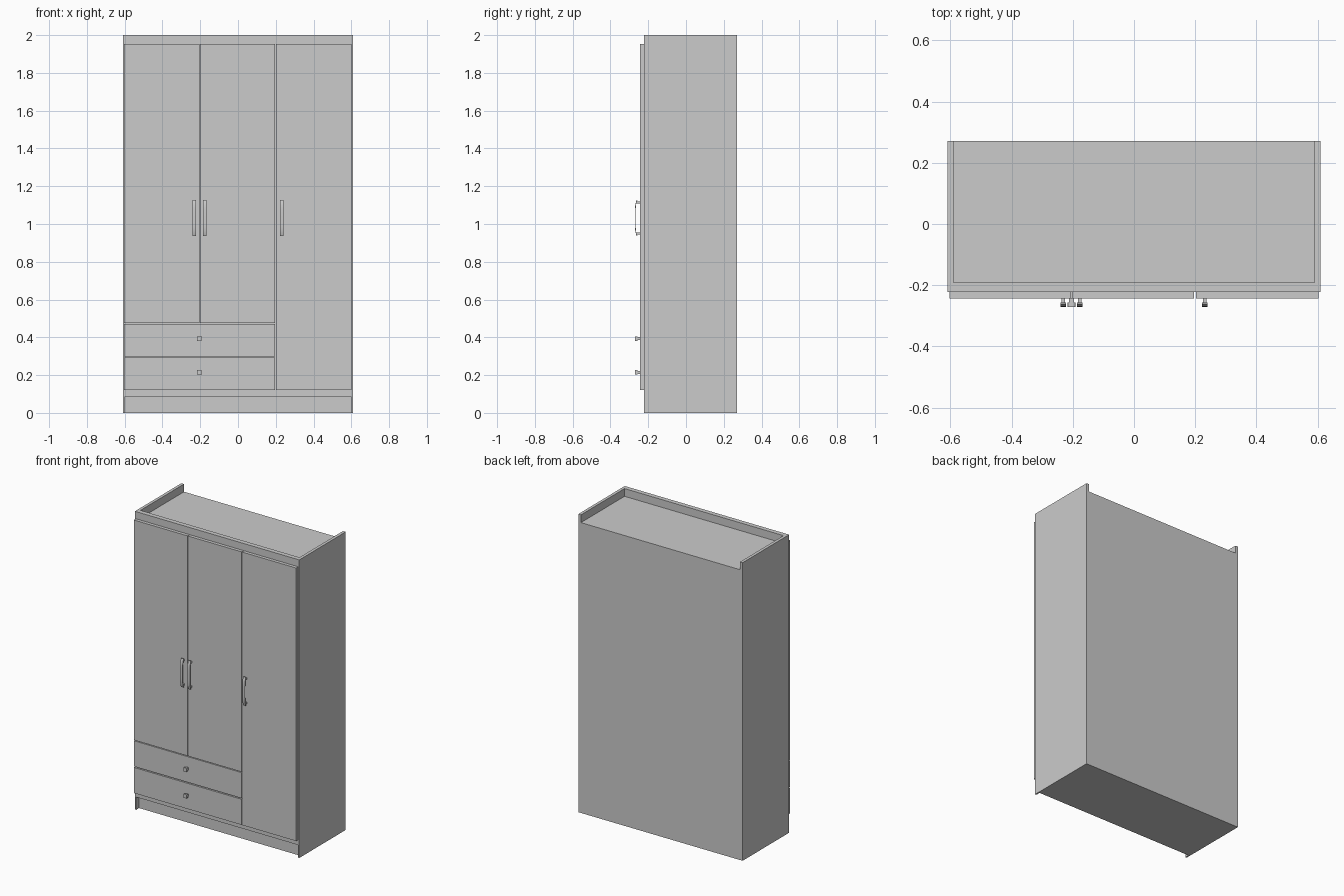
import bpy, bmesh, math
from mathutils import Matrix

if "Cube" in bpy.data.objects:
    bpy.data.objects.remove(bpy.data.objects["Cube"])

FRONT, BACK, DOOR = -0.222, 0.271, -0.244


def finish(name, bm):
    bmesh.ops.recalc_face_normals(bm, faces=bm.faces)
    me = bpy.data.meshes.new(name)
    bm.to_mesh(me)
    bm.free()
    ob = bpy.data.objects.new(name, me)
    bpy.context.collection.objects.link(ob)
    return ob


def add_box(bm, x0, x1, y0, y1, z0, z1):
    m = Matrix.Translation(((x0 + x1) / 2, (y0 + y1) / 2, (z0 + z1) / 2))
    m = m @ Matrix.Diagonal((x1 - x0, y1 - y0, z1 - z0, 1))
    return bmesh.ops.create_cube(bm, size=1, matrix=m)["verts"]


def box(name, *dims):
    bm = bmesh.new()
    add_box(bm, *dims)
    return finish(name, bm)


# Carcass: sides, body, recessed plinth, and the raised rim open at the back
for s, side in ((-1, "left"), (1, "right")):
    box(side + "_side_panel", *sorted((s * 0.60, s * 0.61)), FRONT, BACK, 0, 2)
    box(side + "_top_rim", *sorted((s * 0.59, s * 0.60)), FRONT, BACK, 1.948, 2)
box("body", -0.60, 0.60, FRONT, BACK, 0.085, 1.948)
box("plinth", -0.60, 0.60, -0.192, BACK, 0, 0.085)
box("front_top_rail", -0.59, 0.59, FRONT, -0.191, 1.948, 2)

# Doors and drawer fronts
box("left_door", -0.603, -0.205, DOOR, FRONT, 0.476, 1.952)
box("middle_door", -0.201, 0.196, DOOR, FRONT, 0.476, 1.952)
box("right_door", 0.202, 0.602, DOOR, FRONT, 0.12, 1.952)
box("lower_drawer_front", -0.603, 0.196, DOOR, FRONT, 0.12, 0.292)
box("upper_drawer_front", -0.603, 0.196, DOOR, FRONT, 0.299, 0.471)


# Bowed door handle: a curved strip on two posts
def handle(name, x, zc=1.032):
    bm = bmesh.new()
    n, half, w, t = 16, 0.096, 0.0095, 0.004
    outer = []
    for i in range(n + 1):
        u = -1 + 2 * i / n
        y = -0.271 + 0.010 * u ** 4 
        outer.append((y, zc + half * u))
    ring = outer + [(y + t, z) for y, z in reversed(outer)]
    face = bm.faces.new([bm.verts.new((x - w, y, z)) for y, z in ring])
    ext = bmesh.ops.extrude_face_region(bm, geom=[face])["geom"]
    bmesh.ops.translate(bm, vec=(2 * w, 0, 0),
                        verts=[v for v in ext if isinstance(v, bmesh.types.BMVert)])
    for s in (-1, 1):
        z = zc + s * 0.082
        add_box(bm, x - 0.006, x + 0.006, -0.263, DOOR, z - 0.006, z + 0.006)
    ob = finish(name, bm)
    for p in ob.data.polygons:
        p.use_smooth = True
    bpy.context.view_layer.objects.active = ob
    ob.select_set(True)
    bpy.ops.object.shade_smooth_by_angle(angle=math.radians(30))
    ob.select_set(False)


handle("left_door_handle", -0.231)
handle("middle_door_handle", -0.177)
handle("right_door_handle", 0.231)


# Drawer knobs: narrow neck and a chamfered square head
def knob(name, z, x=-0.204):
    bm = bmesh.new()
    add_box(bm, x - 0.008, x + 0.008, -0.259, DOOR, z - 0.008, z + 0.008)
    head = add_box(bm, x - 0.0125, x + 0.0125, -0.271, -0.257, z - 0.0125, z + 0.0125)
    edges = {e for v in head for e in v.link_edges
             if abs(e.verts[0].co.y - e.verts[1].co.y) > 0.005}
    bmesh.ops.bevel(bm, geom=list(edges), offset=0.003, segments=2,
                    profile=0.5, affect='EDGES')
    finish(name, bm)


knob("lower_drawer_knob", 0.215)
knob("upper_drawer_knob", 0.393)
